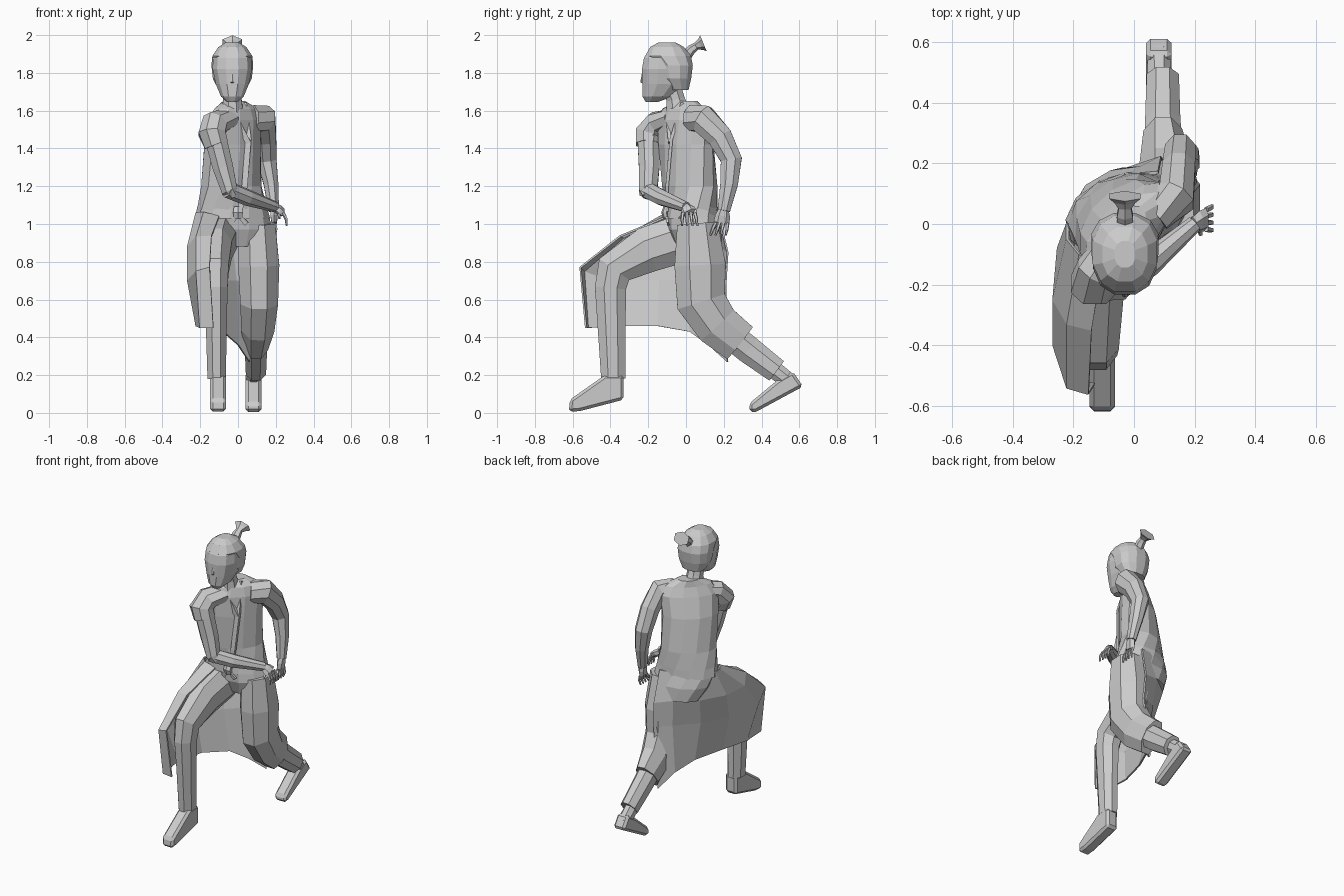
import bpy, bmesh, math
from mathutils import Vector


def build(name, verts, faces, bevel=0.0):
    me = bpy.data.meshes.new(name)
    me.from_pydata([tuple(v) for v in verts], [], faces)
    bm = bmesh.new()
    bm.from_mesh(me)
    bmesh.ops.recalc_face_normals(bm, faces=bm.faces)
    bm.to_mesh(me)
    bm.free()
    ob = bpy.data.objects.new(name, me)
    bpy.context.collection.objects.link(ob)
    if bevel:
        m = ob.modifiers.new("bevel", 'BEVEL')
        m.width, m.segments = bevel, 1
    return ob


def skin(name, rings, caps=True):
    n, verts, faces = len(rings[0]), [v for r in rings for v in r], []
    for i in range(len(rings) - 1):
        for j in range(n):
            k = (j + 1) % n
            faces.append((i*n + j, i*n + k, (i+1)*n + k, (i+1)*n + j))
    if caps:
        faces += [tuple(range(n)), tuple(range(len(verts) - n, len(verts)))]
    return build(name, verts, faces)


def stack(name, rows, n=12, caps=True, square=1.0):
    """Horizontal elliptical rings: x, y, z, long radius, short radius, turn."""
    rings = []
    for x, y, z, a, b, deg in rows:
        c, s = math.cos(math.radians(deg)), math.sin(math.radians(deg))
        ring = []
        for i in range(n):
            t = 2 * math.pi * (i + 0.5) / n
            u = a * math.copysign(abs(math.cos(t)) ** square, math.cos(t))
            v = b * math.copysign(abs(math.sin(t)) ** square, math.sin(t))
            ring.append(Vector((x + u*c - v*s, y + u*s + v*c, z)))
        rings.append(ring)
    return skin(name, rings, caps)


def tube(name, rows, n=8):
    """Rings across a path: x, y, z, sideways radius, other radius."""
    pts = [Vector(r[:3]) for r in rows]
    grow = 1.05 if n == 8 else 1.0
    rings = []
    for i, r in enumerate(rows):
        t = Vector()
        if i:
            t += (pts[i] - pts[i-1]).normalized()
        if i < len(pts) - 1:
            t += (pts[i+1] - pts[i]).normalized()
        t.normalize()
        side = (Vector((1, 0, 0)) - t * t.x).normalized() * grow
        up = t.cross(side)
        rings.append([pts[i] + side * r[3] * math.cos(a) + up * r[4] * math.sin(a)
                      for a in (2 * math.pi * (j + 0.5) / n for j in range(n))])
    return skin(name, rings)


def shoe(name, prof, x, half):
    n = len(prof)
    verts = [(x + s * half, y, z) for s in (-1, 1) for y, z in prof]
    faces = [tuple(range(n)), tuple(range(n, 2*n))]
    faces += [(i, (i+1) % n, n + (i+1) % n, n + i) for i in range(n)]
    return build(name, verts, faces, 0.015)


# head, hair shell, nose and neck
H = -0.03
stack("head", [(H, -.18, 1.647, .03, .035, 0), (H, -.15, 1.675, .062, .083, 0),
               (H, -.115, 1.74, .09, .12, 0), (H, -.107, 1.82, .108, .13, 0),
               (H, -.1, 1.88, .105, .126, 0), (H, -.1, 1.93, .075, .095, 0),
               (H, -.1, 1.95, .04, .05, 0)], square=.85)
stack("hair", [(H, -.04, 1.71, .075, .055, 0), (H, -.06, 1.77, .106, .09, 0),
               (H, -.065, 1.84, .114, .104, 0), (H, -.095, 1.89, .109, .125, 0),
               (H, -.1, 1.937, .076, .092, 0), (H, -.1, 1.962, .035, .045, 0)],
      square=.85)
tube("nose", [(H, -.225, 1.81, .006, .006), (H, -.233, 1.755, .012, .01),
              (H, -.22, 1.745, .008, .006)], 6)
tube("neck", [(H, -.08, 1.74, .05, .05), (H, -.055, 1.66, .05, .05),
              (H, -.04, 1.58, .062, .067)])

# tied-up tail of hair
tube("hair_tie", [(H, 0, 1.89, .032, .03), (H, .03, 1.925, .03, .025),
                  (H, .06, 1.945, .022, .02)], 6)
tube("hair_tuft", [(H, .05, 1.94, .022, .018), (H, .075, 1.95, .04, .03),
                   (H, .092, 1.957, .06, .045)], 6)

# twisted torso, belt and lapels
stack("torso", [(-.02, 0, 1.65, .07, .05, 45), (-.01, -.01, 1.61, .15, .07, 45),
                (-.015, -.01, 1.55, .19, .09, 45), (-.03, 0, 1.42, .18, .115, 43),
                (-.035, .02, 1.2, .178, .128, 35), (-.03, .03, 1.06, .195, .132, 18),
                (-.01, .05, .97, .195, .14, 8), (0, .07, .88, .16, .12, 0)])
stack("belt", [(-.032, .03, 1.09, .19, .134, 20), (-.028, .03, 1.03, .203, .138, 15)],
      caps=False)
tube("left_lapel", [(.03, -.02, 1.64, .022, .012), (.055, -.078, 1.45, .022, .012),
                    (.035, -.1, 1.2, .022, .012), (.01, -.1, 1.07, .02, .012)], 4)
tube("right_lapel", [(-.09, -.07, 1.62, .022, .012), (-.01, -.1, 1.55, .022, .012),
                     (.055, -.085, 1.43, .02, .012)], 4)
tube("belt_knot", [(0, -.105, 1.09, .025, .015), (0, -.113, 1.06, .03, .018),
                   (0, -.105, 1.03, .025, .015)], 6)
for s in (-1, 1):
    tube("belt_end", [(0, -.105, 1.05, .012, .008), (.045*s, -.095, 1.0, .018, .008)], 4)

# left arm swung back, right arm reaching across the body
tube("left_arm", [(.07, .03, 1.56, .06, .07), (.14, .09, 1.555, .065, .077),
                  (.148, .18, 1.46, .056, .068), (.153, .24, 1.34, .052, .058),
                  (.175, .228, 1.21, .04, .048), (.19, .2, 1.07, .028, .034)])
tube("right_sleeve", [(-.05, -.07, 1.56, .07, .05), (-.12, -.155, 1.535, .072, .062),
                      (-.138, -.198, 1.48, .073, .073), (-.115, -.2, 1.42, .066, .066)])
tube("right_upper_arm", [(-.125, -.2, 1.48, .06, .06), (-.08, -.195, 1.3, .056, .056),
                         (-.045, -.2, 1.18, .045, .05), (-.02, -.195, 1.15, .03, .035)])
tube("right_forearm", [(-.06, -.215, 1.185, .04, .045), (.05, -.13, 1.14, .042, .042),
                       (.2, 0, 1.09, .026, .028)])


def hand(side, wrist, knuckle, tip, thumb):
    w, k, t = Vector(wrist), Vector(knuckle), Vector(tip)
    tube(side + "_palm", [(*w, .022, .026), (*((w + k) / 2), .022, .04),
                          (*k, .016, .042)], 6)
    for i in range(4):
        off = Vector((0, (i - 1.5) * .021, 0))
        mid = (k + t) / 2 + off * 1.2 + Vector((.008, 0, 0))
        tube(side + "_finger", [(*(k + off), .01, .01), (*mid, .009, .009),
                                (*(t + off * 1.3), .005, .005)], 5)
    tube(side + "_thumb", [(*((w + k) / 2), .012, .012), (*thumb, .007, .007)], 5)


hand("right", (.195, 0, 1.09), (.238, .015, 1.06), (.258, .02, .99), (.22, -.035, 1.03))
hand("left", (.19, .2, 1.08), (.192, .188, 1.005), (.195, .17, .94), (.18, .14, .97))

# right leg bent forward
tube("right_trouser", [(-.1, .0, .93, .1, .13), (-.115, -.2, .865, .085, .125),
                       (-.12, -.38, .76, .072, .1), (-.118, -.4, .66, .065, .085),
                       (-.115, -.395, .5, .058, .078), (-.113, -.385, .18, .05, .066)])
shoe("right_shoe", [(-.33, .07), (-.33, .2), (-.43, .2), (-.615, .07), (-.62, .005),
                    (-.56, .01)], -.105, .042)

# left leg stretched back, wrapped by the coat
tube("left_coat_leg", [(.1, .06, 1.0, .1, .11), (.11, .075, .78, .112, .14),
                       (.112, .08, .59, .103, .135), (.105, .165, .465, .09, .122),
                       (.095, .285, .37, .066, .112)])
tube("left_trouser", [(.1, .15, .48, .07, .075), (.095, .33, .335, .06, .075),
                      (.095, .48, .222, .055, .066)])
tube("left_ankle", [(.085, .42, .265, .04, .05), (.082, .56, .155, .04, .045)])
shoe("left_shoe", [(.62, .14), (.565, .22), (.48, .17), (.335, .05), (.335, .005),
                   (.37, .005)], .082, .042)

# coat skirt: columns from the front edge over the right thigh round to the back
columns = [
    [(-.1, -.1, 1.04), (-.14, -.35, .935), (-.15, -.56, .77), (-.13, -.53, .45)],
    [(-.18, -.1, 1.06), (-.22, -.33, .93), (-.22, -.54, .75), (-.2, -.52, .45)],
    [(-.22, -.05, 1.06), (-.265, -.25, .88), (-.265, -.4, .7), (-.22, -.34, .46)],
    [(-.22, 0, 1.06), (-.25, -.08, .88), (-.225, -.14, .7), (-.17, -.15, .46)],
    [(-.14, .1, 1.06), (-.16, .08, .88), (-.13, .03, .7), (-.08, .02, .43)],
    [(-.03, .16, 1.06), (-.03, .18, .88), (-.01, .16, .7), (0, .12, .36)],
    [(.08, .17, 1.06), (.09, .22, .85), (.1, .21, .68), (.06, .22, .27)]]
faces = [(i*4 + j, i*4 + j + 1, i*4 + j + 5, i*4 + j + 4)
         for i in range(len(columns) - 1) for j in range(3)]
skirt = build("coat_skirt", [p for c in columns for p in c], faces)
thick = skirt.modifiers.new("thickness", 'SOLIDIFY')
thick.thickness, thick.offset = 0.01, 0
